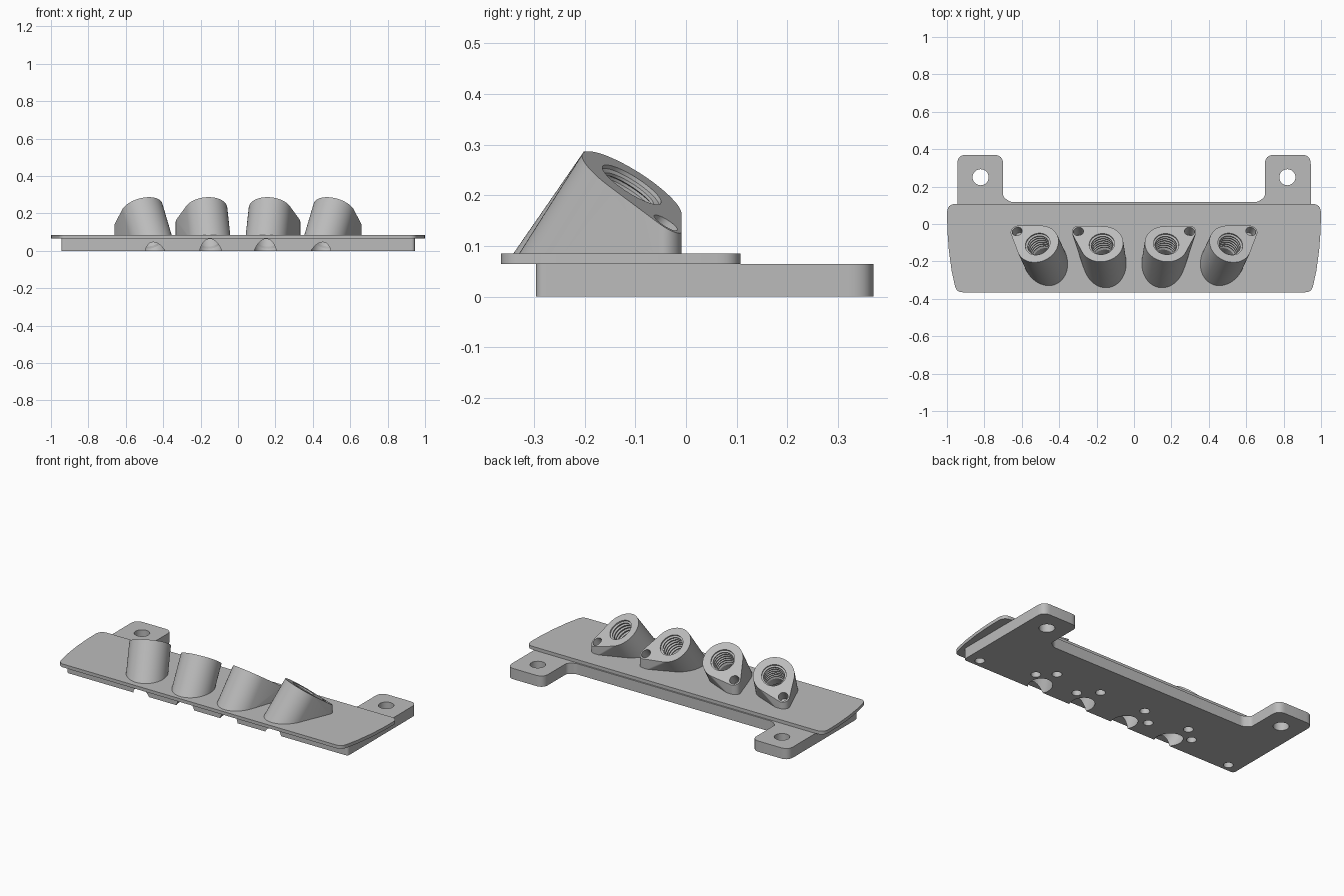
import bpy, bmesh
from math import radians, sin, cos, tau
from mathutils import Matrix, Vector

cube = bpy.data.objects.get("Cube")
if cube:
    bpy.data.objects.remove(cube, do_unlink=True)

grey = bpy.data.materials.new("plain grey")
grey.use_nodes = True
tone = (0.5, 0.5, 0.5, 1)
grey.diffuse_color = tone
grey.node_tree.nodes["Principled BSDF"].inputs["Base Color"].default_value = tone

PLATE_LOW, PLATE_TOP = 0.065, 0.085


def make_object(name, bm):
    bmesh.ops.recalc_face_normals(bm, faces=bm.faces)
    mesh = bpy.data.meshes.new(name)
    bm.to_mesh(mesh)
    bm.free()
    mesh.materials.append(grey)
    obj = bpy.data.objects.new(name, mesh)
    bpy.context.collection.objects.link(obj)
    return obj


def circle(r, z=0, centre=(0, 0), n=48):
    return [Vector((centre[0] + r * cos(tau * i / n), centre[1] + r * sin(tau * i / n), z))
            for i in range(n)]


def loft(name, rings, matrix=Matrix()):
    """Skin a stack of matching rings and cap both ends."""
    bm = bmesh.new()
    loops = [[bm.verts.new(matrix @ p) for p in ring] for ring in rings]
    for a, b in zip(loops, loops[1:]):
        for i in range(len(a)):
            j = (i + 1) % len(a)
            bm.faces.new((a[i], a[j], b[j], b[i]))
    bm.faces.new(loops[0])
    bm.faces.new(loops[-1])
    return make_object(name, bm)


def slab(name, half, low, high):
    """Extrude a left-right symmetric outline of (x, y, corner radius)."""
    corners = half + [(-x, y, r) for x, y, r in reversed(half)]
    outline = []
    for i, (x, y, r) in enumerate(corners):
        p = Vector((x, y))
        if r == 0:
            outline.append(p)
            continue
        a = p + (Vector(corners[i - 1][:2]) - p).normalized() * r
        b = p + (Vector(corners[(i + 1) % len(corners)][:2]) - p).normalized() * r
        for k in range(9):
            t = k / 8
            outline.append(a * (1 - t) ** 2 + p * (2 * t * (1 - t)) + b * t ** 2)
    return loft(name, [[Vector((p.x, p.y, z)) for p in outline] for z in (low, high)])


def hole(x, y, r, low, high):
    return loft("hole_cutter", [circle(r, z, (x, y), 32) for z in (low, high)])


def cut(obj, cutters):
    for c in cutters:
        mod = obj.modifiers.new("cut", "BOOLEAN")
        mod.operation, mod.solver, mod.object = "DIFFERENCE", "EXACT", c
    bpy.context.view_layer.update()
    done = bpy.data.meshes.new_from_object(
        obj.evaluated_get(bpy.context.evaluated_depsgraph_get()))
    obj.modifiers.clear()
    obj.data = done


# Base block with two mounting tabs, and the wider cover plate
block = slab("base_block", [
    (0.945, -0.296, 0.02), (0.945, 0.37, 0.05), (0.70, 0.37, 0.05),
    (0.70, 0.145, 0.015), (0.66, 0.117, 0.015)], 0, PLATE_LOW)
plate = slab("cover_plate", [
    (0.95, -0.365, 0.035), (0.975, -0.25, 0), (0.99, -0.14, 0),
    (0.998, -0.03, 0), (1.0, 0.108, 0.05)], PLATE_LOW, PLATE_TOP)

# Tilted, threaded sockets: centre x, turn, screw lug position on the sloped face
RADIUS, LUG_RADIUS, BASE_Z = 0.115, 0.036, 0.07
sockets = [("outer", 0.515, 25, (0.071, 0.131)), ("inner", 0.172, 9, (0.113, 0.105))]
thread = [(0.068, 0.02), (0.068, -0.008)]
for k in range(6):
    depth = -0.012 - 0.02 * k
    thread += [(0.058, depth), (0.058, depth - 0.006), (0.068, depth - 0.01), (0.068, depth - 0.016)]
thread += [(0.06, -0.14), (0.06, -0.2), (0.066, -0.21), (0.066, -0.4)]

finished, cutters, bores = [block, plate], [], []
for side, word in ((1, "left"), (-1, "right")):
    for label, x, turn, (lug_x, lug_y) in sockets:
        frame = (Matrix.Translation((side * x, -0.107, 0.221))
                 @ Matrix.Rotation(radians(-side * turn), 4, "Z")
                 @ Matrix.Rotation(radians(-35), 4, "X"))
        axis = frame.to_3x3() @ Vector((0, 0, 1))
        lug = (side * lug_x, lug_y)
        barrel = [frame @ p for p in circle(RADIUS, n=64)]
        ear = [frame @ p for p in circle(LUG_RADIUS, 0, lug, 32)]
        foot = [p - axis * ((p.z - BASE_Z) / axis.z) for p in barrel]
        ear_foot = [Vector((p.x, p.y, BASE_Z)) for p in ear]
        bm = bmesh.new()
        for p in barrel + ear + foot + ear_foot:
            bm.verts.new(p)
        hull = bmesh.ops.convex_hull(bm, input=bm.verts)
        spare = {v for v in hull["geom_interior"] + hull["geom_unused"]
                 if isinstance(v, bmesh.types.BMVert)}
        bmesh.ops.delete(bm, geom=list(spare), context="VERTS")
        bmesh.ops.dissolve_limit(bm, angle_limit=0.01, verts=bm.verts, edges=bm.edges)
        socket = make_object(f"{label}_socket_{word}", bm)
        bore = loft("bore_cutter", [circle(r, z) for r, z in thread], frame)
        screw = loft("screw_cutter", [circle(0.027, z, lug, 32) for z in (0.02, -0.07)], frame)
        cut(socket, [bore, screw])
        finished.append(socket)
        bores.append(bore)
        cutters.append(screw)

# Through holes in the tabs and blind holes under the block
drilled = []
for side in (1, -1):
    drilled.append(hole(side * 0.82, 0.25, 0.043, -0.1, 0.2))
    for x, y in ((0.87, -0.25), (0.545, -0.17), (0.46, -0.095), (0.25, -0.18), (0.155, -0.095)):
        drilled.append(hole(side * x, y, 0.027, -0.1, 0.055))
cut(block, bores + drilled)
cut(plate, bores)

for helper in bores + cutters + drilled:
    bpy.data.objects.remove(helper, do_unlink=True)

# Smooth the round walls and keep the rims sharp
bpy.ops.object.select_all(action="DESELECT")
for obj in finished:
    obj.select_set(True)
bpy.context.view_layer.objects.active = block
bpy.ops.object.shade_smooth_by_angle(angle=radians(30))
